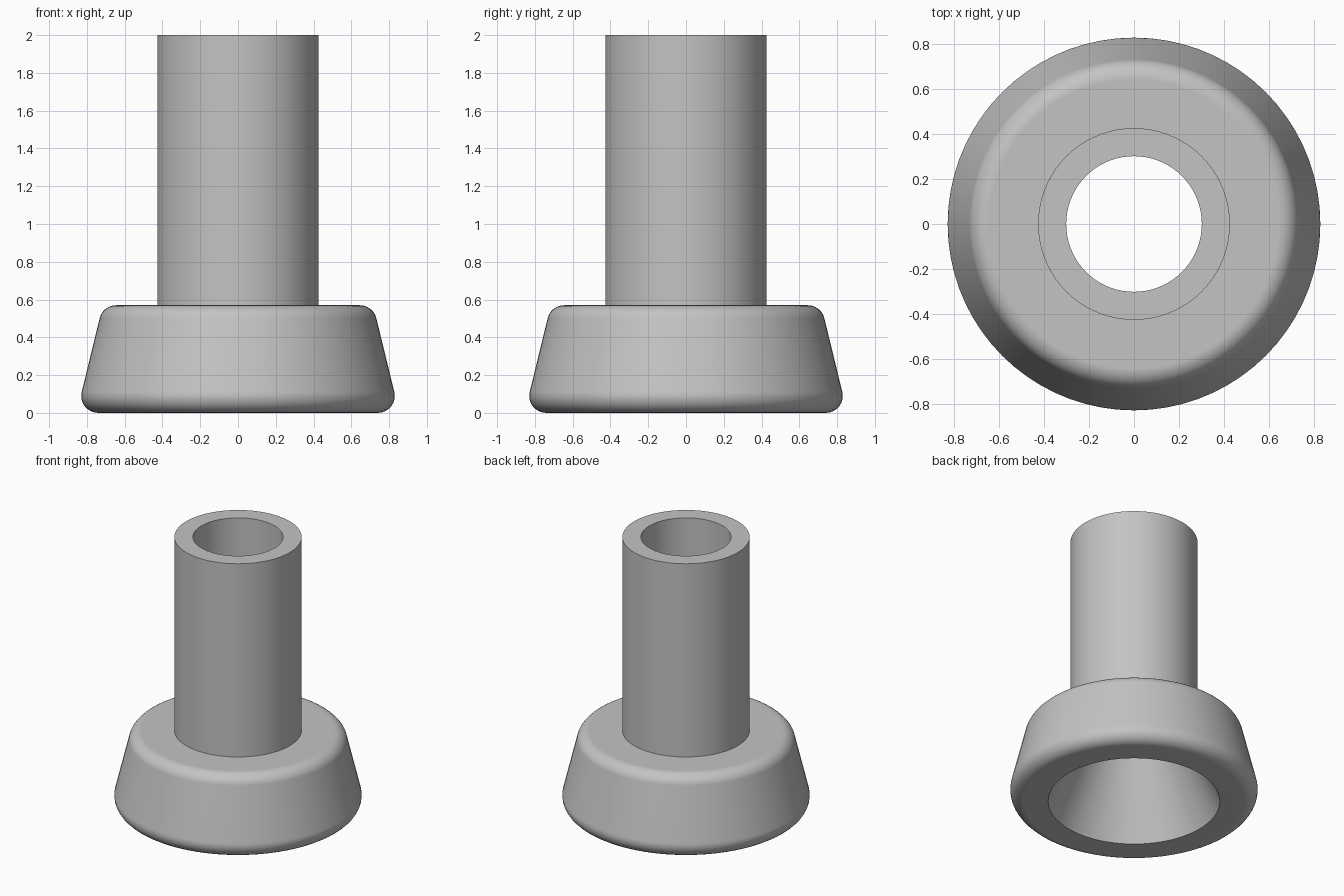
import bpy, bmesh
from math import cos, sin, pi, radians
from mathutils import Vector

default_cube = bpy.data.objects.get("Cube")
if default_cube:
    bpy.data.objects.remove(default_cube, do_unlink=True)

SEGMENTS = 72
FLANGE_TOP = 0.57
PIPE_RADIUS, BORE_RADIUS, MOUTH_RADIUS = 0.427, 0.302, 0.576

grey = bpy.data.materials.new("plain grey")
grey.use_nodes = True
colour = (0.55, 0.55, 0.55, 1)
grey.diffuse_color = colour
grey.node_tree.nodes["Principled BSDF"].inputs["Base Color"].default_value = colour


def arc(radius, height, fillet, start, end, steps=8):
    """Rounded corner of a profile, angles in degrees."""
    angles = [radians(start + (end - start) * i / steps) for i in range(steps + 1)]
    return [(radius + fillet * cos(a), height + fillet * sin(a)) for a in angles]


def lathe(name, profile):
    """Turn a closed (radius, height) profile around the z axis."""
    bm = bmesh.new()
    verts = [bm.verts.new((r, 0, z)) for r, z in profile]
    edges = [bm.edges.new((v, verts[(i + 1) % len(verts)])) for i, v in enumerate(verts)]
    bmesh.ops.spin(bm, geom=verts + edges, cent=Vector(), axis=Vector((0, 0, 1)),
                   angle=2 * pi, steps=SEGMENTS, use_merge=True)
    bmesh.ops.remove_doubles(bm, verts=bm.verts, dist=0.0001)
    bmesh.ops.recalc_face_normals(bm, faces=bm.faces)
    mesh = bpy.data.meshes.new(name)
    bm.to_mesh(mesh)
    bm.free()
    mesh.materials.append(grey)
    obj = bpy.data.objects.new(name, mesh)
    bpy.context.collection.objects.link(obj)
    bpy.ops.object.select_all(action="DESELECT")
    obj.select_set(True)
    bpy.context.view_layer.objects.active = obj
    bpy.ops.object.shade_smooth_by_angle(angle=radians(20))
    weighted = obj.modifiers.new("Weighted Normal", "WEIGHTED_NORMAL")
    weighted.keep_sharp = True
    return obj


# Flared foot with rounded rims, joined to a straight pipe; conical mouth below the bore
profile = [(MOUTH_RADIUS, 0)]
profile += arc(0.74, 0.09, 0.09, -90, 14)
profile += arc(0.645, FLANGE_TOP - 0.09, 0.09, 14, 90)
profile += [(PIPE_RADIUS, FLANGE_TOP), (PIPE_RADIUS, 2),
            (BORE_RADIUS, 2), (BORE_RADIUS, FLANGE_TOP)]
lathe("flanged_pipe", profile)
